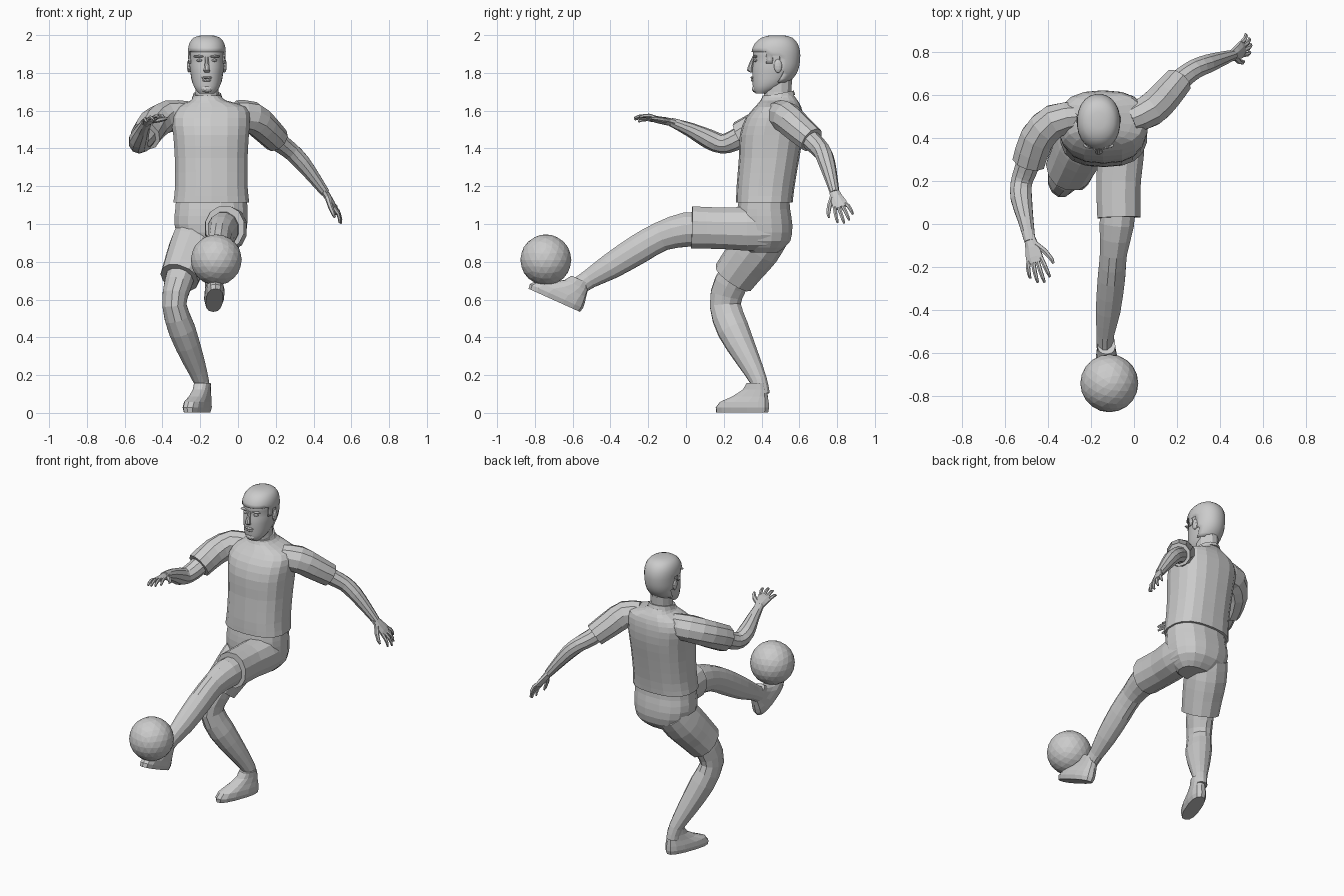
import bpy, bmesh, math
from mathutils import Vector as V

Z = V((0, 0, 1))
FRONT = V((0, -1, 0))


def finish(bm, name, smooth=False):
    bmesh.ops.recalc_face_normals(bm, faces=bm.faces)
    me = bpy.data.meshes.new(name)
    bm.to_mesh(me)
    bm.free()
    ob = bpy.data.objects.new(name, me)
    bpy.context.collection.objects.link(ob)
    for p in me.polygons:
        p.use_smooth = False
    if smooth:
        bpy.ops.object.select_all(action='DESELECT')
        ob.select_set(True)
        bpy.context.view_layer.objects.active = ob
        bpy.ops.object.shade_smooth_by_angle(angle=math.radians(35))
    return ob


def refine(secs, steps):
    """Catmull-Rom between sections (x, y, z, r_side, r_hint)."""
    out, n = [], len(secs)
    for i in range(n - 1):
        p0, p1, p2, p3 = (secs[max(i - 1, 0)], secs[i], secs[i + 1], secs[min(i + 2, n - 1)])
        for k in range(steps):
            t = k / steps
            out.append([0.5 * (2 * b + (c - a) * t + (2 * a - 5 * b + 4 * c - d) * t * t
                               + (3 * b - a - 3 * c + d) * t ** 3)
                        for a, b, c, d in zip(p0, p1, p2, p3)])
    return out + [list(secs[-1])]


def loft(name, secs, hint=Z, normal=None, sides=10, steps=2, power=2.0, smooth=False, cut=None):
    """Skin elliptical sections along a path; a fixed normal keeps them parallel."""
    secs = refine([s if len(s) == 5 else (*s, s[3]) for s in secs], steps)
    pts = [V(s[:3]) for s in secs]
    bm = bmesh.new()
    rings = []
    for i, s in enumerate(secs):
        t = normal or (pts[min(i + 1, len(pts) - 1)] - pts[max(i - 1, 0)]).normalized()
        side = t.cross(hint).normalized()
        up = side.cross(t)
        ring = []
        for k in range(sides):
            a = 2 * math.pi * (k + 0.5) / sides
            c, d = (math.copysign(abs(f) ** (2 / power), f) for f in (math.cos(a), math.sin(a)))
            ring.append(bm.verts.new(pts[i] + side * (c * s[3]) + up * (d * s[4])))
        rings.append(ring)
    for r, q in zip(rings, rings[1:]):
        for k in range(sides):
            j = (k + 1) % sides
            bm.faces.new((r[k], r[j], q[j], q[k]))
    bm.faces.new(rings[0][::-1])
    bm.faces.new(rings[-1])
    if cut:
        bm.normal_update()
        bad = [f for f in bm.faces if cut(f.calc_center_median())]
        bmesh.ops.delete(bm, geom=bad, context='FACES')
    return finish(bm, name, smooth)


def stack(rows):
    """Rows (z, x0, x1, y0, y1) to horizontal sections."""
    return [((a + b) / 2, (c + d) / 2, z, (b - a) / 2, (d - c) / 2) for z, a, b, c, d in rows]


def blob(name, loc, size, sub=2):
    bm = bmesh.new()
    bmesh.ops.create_icosphere(bm, subdivisions=sub, radius=1)
    for v in bm.verts:
        v.co = V(loc) + V([a * b for a, b in zip(v.co, size)])
    return finish(bm, name)


def foot(name, heel, toe, up):
    heel, toe, up = V(heel), V(toe), V(up).normalized()
    d = toe - heel
    rows = [(0, 0, 1, .045), (.025, -.02, 1.01, .053), (.055, -.01, .93, .052),
            (.085, .01, .68, .046), (.12, .03, .48, .042), (.155, .06, .40, .042)]
    secs = [(*(heel + d * ((a + b) / 2) + up * h), w, d.length * (b - a) / 2) for h, a, b, w in rows]
    return loft(name, secs, hint=d.normalized(), normal=up, sides=14, steps=1, power=2.5)


def hand(name, wrist, tip, back, thumb_sign):
    wrist, tip = V(wrist), V(tip)
    d = (tip - wrist).normalized()
    back = (V(back) - d * d.dot(V(back))).normalized()
    ac = d.cross(back) * thumb_sign          # towards the thumb
    L = (tip - wrist).length

    def at(f, s, h=0):
        return wrist + d * (L * f) + ac * s + back * h
    loft(name + "_palm", [(*at(-.05, 0), .026, .02), (*at(.2, .002), .035, .019),
                          (*at(.42, 0), .043, .016), (*at(.55, 0), .04, .012)],
         hint=back, sides=8, steps=1)
    for i, ln in enumerate((.93, 1.02, .98, .84)):
        s = .031 - .0205 * i
        loft(f"{name}_finger_{i + 1}", [(*at(.48, s), .011), (*at(.73 * ln, s * 1.3, .003), .0105),
                                        (*at(.9 * ln, s * 1.45, -.006), .009),
                                        (*at(ln, s * 1.5, -.018), .006)], hint=back, sides=6, steps=1)
    loft(name + "_thumb", [(*at(.14, .02), .015), (*at(.35, .054, -.01), .0135),
                           (*at(.55, .074, -.016), .011), (*at(.66, .078, -.02), .006)],
         hint=back, sides=6, steps=1)


# Shirt body, sleeves and collar
loft("shirt", stack([(1.115, -.345, .062, .265, .565), (1.2, -.335, .053, .268, .575),
                     (1.35, -.337, .053, .28, .6), (1.47, -.345, .06, .285, .62),
                     (1.56, -.355, .065, .315, .622), (1.62, -.32, .045, .365, .61),
                     (1.655, -.25, -.065, .395, .59), (1.68, -.235, -.088, .405, .572)]),
     hint=FRONT, normal=Z, sides=18, power=2.5)
loft("collar", [(-.163, .485, 1.665, .082, .095), (-.163, .488, 1.69, .073, .084)],
     hint=FRONT, normal=V((0, -.2, 1)).normalized(), sides=14, steps=1)
loft("sleeve_right", [(-.27, .5, 1.57, .07, .08), (-.37, .48, 1.57, .082, .085),
                      (-.45, .40, 1.525, .084, .085), (-.49, .29, 1.465, .08, .082)])
loft("sleeve_left", [(-.01, .49, 1.575, .07, .08), (.075, .53, 1.565, .08, .085),
                     (.14, .59, 1.51, .078, .08), (.205, .665, 1.445, .07, .072)])

# Bare arms and hands
loft("arm_right", [(-.47, .35, 1.495, .06), (-.505, .25, 1.44, .056), (-.525, .19, 1.425, .052),
                   (-.525, .12, 1.45, .052), (-.505, .02, 1.5, .038), (-.485, -.08, 1.54, .027, .023)])
loft("arm_left", [(.15, .61, 1.495, .055), (.22, .675, 1.43, .052), (.28, .72, 1.385, .048),
                  (.34, .745, 1.325, .045), (.41, .77, 1.235, .034), (.462, .787, 1.165, .025)])
hand("hand_right", (-.485, -.07, 1.537), (-.437, -.27, 1.575), (-.25, .1, 1), -1)
hand("hand_left", (.458, .785, 1.17), (.555, .85, 1.02), (.8, -.1, .5), 1)

# Shorts
loft("shorts_seat", stack([(.85, -.24, -.02, .34, .49), (.91, -.31, .035, .28, .555),
                           (1.0, -.34, .052, .265, .565), (1.08, -.335, .053, .27, .553),
                           (1.14, -.33, .05, .28, .55)]), hint=FRONT, normal=Z, sides=16, power=2.4)
loft("shorts_kicking_leg", [(-.055, .45, .975, .1, .115), (-.06, .33, .975, .11, .12),
                            (-.072, .2, .977, .107, .113), (-.07, .03, .982, .104, .115)],
     sides=12, power=2.2)
loft("shorts_standing_leg", [(-.21, .44, .97, .115, .12), (-.245, .375, .88, .12, .13),
                             (-.28, .305, .79, .112, .122), (-.31, .25, .715, .104, .115)],
     hint=FRONT, sides=12, power=2.2)

# Legs
loft("kicking_leg", [(-.07, .12, .975, .08, .09), (-.08, 0, .97, .083, .094),
                     (-.095, -.13, .935, .065, .08), (-.105, -.25, .868, .066, .08),
                     (-.12, -.4, .775, .059, .07), (-.133, -.51, .71, .042, .052),
                     (-.135, -.57, .67, .04, .05)], sides=12)
loft("standing_leg", [(-.28, .305, .8, .08, .085), (-.318, .235, .68, .075, .09),
                      (-.337, .208, .57, .066, .085), (-.297, .25, .44, .074, .086),
                      (-.24, .325, .29, .06, .065), (-.195, .385, .17, .042, .046),
                      (-.185, .4, .1, .04, .045)], hint=FRONT, sides=12)
foot("standing_boot", (-.165, .435, .003), (-.268, .16, .003), Z)
foot("kicking_boot", (-.132, -.56, .537), (-.118, -.835, .655), (0, .41, .91))

# Neck and head
loft("neck", [(-.163, .5, 1.63, .075, .085), (-.163, .485, 1.7, .063, .075),
              (-.163, .49, 1.8, .065, .08)], hint=FRONT, normal=Z, sides=12)
HEAD = [(1.69, .04, .368, .43), (1.715, .062, .355, .49), (1.75, .077, .352, .54),
        (1.79, .085, .35, .575), (1.83, .091, .352, .592), (1.87, .092, .358, .598),
        (1.91, .094, .353, .598), (1.95, .087, .37, .585), (1.98, .064, .405, .557),
        (1.992, .025, .45, .515)]


def skull(name, grow, cut=None):
    rows = [(z + grow * max(0, (z - 1.87) / .13), -.165 - w - grow, -.165 + w + grow, f - grow, b + grow)
            for z, w, f, b in HEAD]
    return loft(name, stack(rows), hint=FRONT, normal=Z, sides=24, steps=2,
                power=2.15, smooth=True, cut=cut)


def below_hairline(c):
    line = 1.915 if c.y < .42 else 1.845 if c.y < .465 else 1.885 if c.y < .5 else 1.755
    return c.z < line


skull("head", 0)
hair = skull("hair", .007, below_hairline)
mod = hair.modifiers.new("thickness", 'SOLIDIFY')
mod.thickness = .007

# Face details
loft("nose", [(-.165, .358, 1.885, .009, .008), (-.165, .345, 1.85, .012, .012),
              (-.165, .338, 1.815, .019, .016), (-.165, .35, 1.803, .014, .01)],
     hint=FRONT, normal=Z, sides=8)
blob("upper_lip", (-.165, .352, 1.775), (.03, .011, .007))
blob("lower_lip", (-.165, .354, 1.761), (.025, .011, .008))
blob("chin", (-.165, .368, 1.715), (.032, .02, .02))
for side, sx in (("right", -1), ("left", 1)):
    blob("brow_" + side, (-.165 + sx * .04, .366, 1.887), (.032, .014, .007))
    blob("eye_" + side, (-.165 + sx * .038, .37, 1.866), (.017, .013, .008))
    blob("ear_" + side, (-.165 + sx * .094, .487, 1.837), (.012, .022, .037))

# Football
blob("ball", (-.115, -.742, .81), (.135, .135, .135), 4 - 1)
